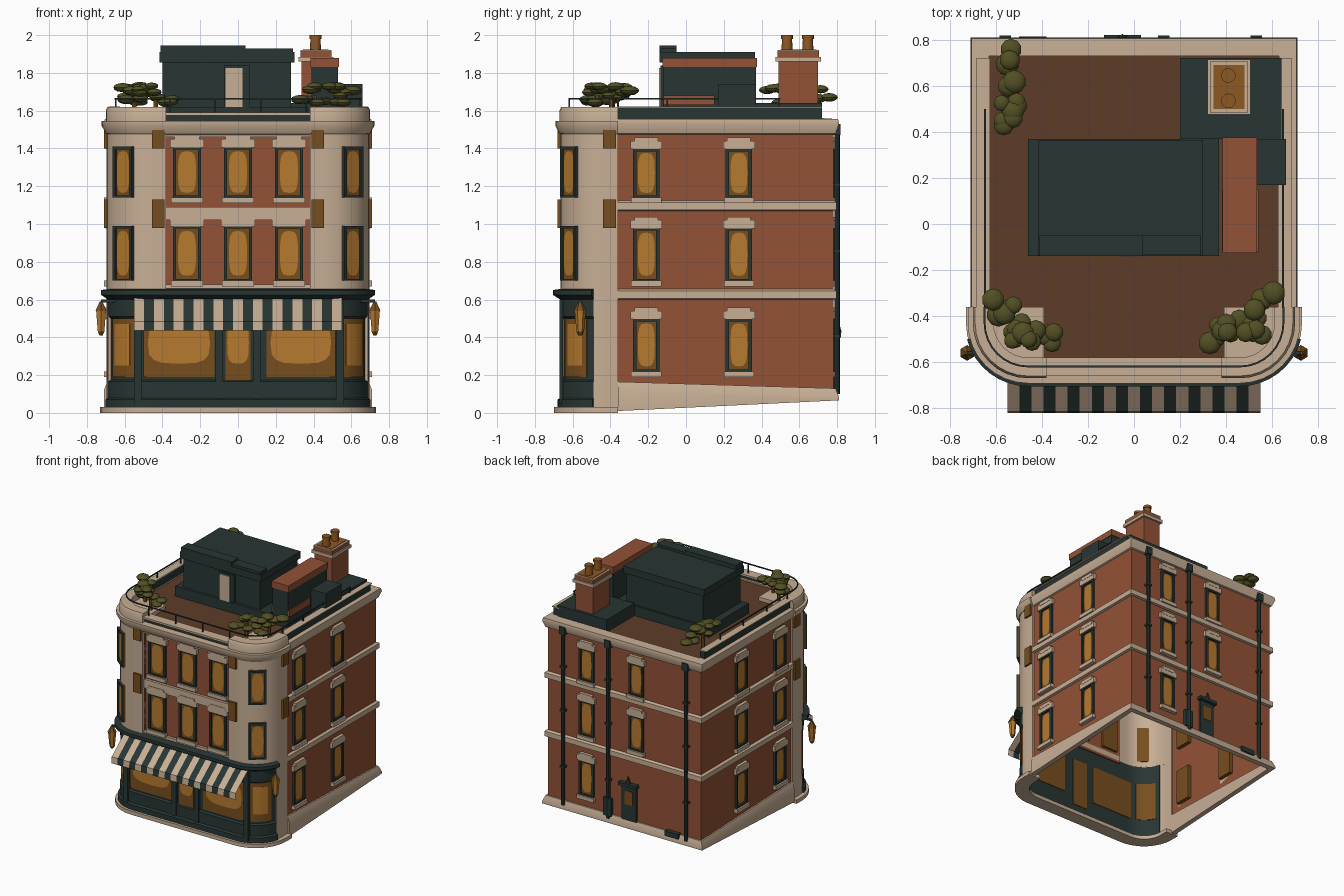
import bpy, bmesh, math, random
from mathutils import Matrix, Vector

if "Cube" in bpy.data.objects:
    bpy.data.objects.remove(bpy.data.objects["Cube"])

random.seed(4)
COL = {
    "brick_red": (0.29, 0.085, 0.037), "cream_stone": (0.57, 0.425, 0.30),
    "dark_green": (0.021, 0.037, 0.033), "amber_glass": (0.47, 0.195, 0.028),
    "dark_amber": (0.185, 0.077, 0.013), "roof_brown": (0.11, 0.045, 0.021),
    "olive_leaf": (0.085, 0.08, 0.017), "clay_pot": (0.27, 0.10, 0.016)}
MATS = {}
for n, c in COL.items():
    MATS[n] = bpy.data.materials.new(n)
    MATS[n].diffuse_color = (*c, 1)
BR, CR, GR, AM, DA, RF, OL, CP = COL


class Part:
    """Mesh collector with a local frame: local -y points out of the wall."""
    def __init__(self, name, x=0, y=0, angle=0):
        self.name, self.bm, self.mats = name, bmesh.new(), []
        self.M = Matrix.Translation((x, y, 0)) @ Matrix.Rotation(math.radians(angle), 4, 'Z')

    def paint(self, faces, mat):
        if mat not in self.mats:
            self.mats.append(mat)
        for f in faces:
            f.material_index = self.mats.index(mat)

    def paint_verts(self, verts, mat):
        self.paint({f for v in verts for f in v.link_faces}, mat)

    def box(self, x0, x1, y0, y1, z0, z1, mat):
        m = Matrix.Translation(((x0+x1)/2, (y0+y1)/2, (z0+z1)/2)) @ Matrix.Diagonal((abs(x1-x0), y1-y0, z1-z0, 1))
        self.paint_verts(bmesh.ops.create_cube(self.bm, size=1, matrix=self.M @ m)["verts"], mat)

    def cyl(self, x, y, z0, z1, r0, r1, mat, n=12):
        m = self.M @ Matrix.Translation((x, y, (z0+z1)/2))
        self.paint_verts(bmesh.ops.create_cone(self.bm, cap_ends=True, segments=n, radius1=r0,
                         radius2=r1, depth=z1-z0, matrix=m)["verts"], mat)

    def disc(self, x, y, z, rx, rz, mat):
        # rounded glow plate on a pane
        pts = []
        for i in range(16):
            c, s = math.cos(i*math.pi/8), math.sin(i*math.pi/8)
            p = Vector((x + rx*math.copysign(abs(c)**.6, c), y, z + rz*math.copysign(abs(s)**.6, s)))
            pts.append(self.bm.verts.new(self.M @ p))
        self.paint([self.bm.faces.new(pts)], mat)

    def sweep(self, path, profile, mat, closed_profile=True):
        # profile points are (outward offset, z)
        rings = [[self.bm.verts.new((x, y, z)) for x, y in path(o)] for o, z in profile]
        fs, k = [], len(rings)
        for i in range(k if closed_profile else k - 1):
            a, b = rings[i], rings[(i+1) % k]
            for j in range(len(a) - 1):
                fs.append(self.bm.faces.new((a[j], a[j+1], b[j+1], b[j])))
        if closed_profile:
            fs += [self.bm.faces.new([r[e] for r in rings]) for e in (0, -1)]
        self.paint(fs, mat)

    def done(self):
        bmesh.ops.recalc_face_normals(self.bm, faces=self.bm.faces)
        me = bpy.data.meshes.new(self.name)
        self.bm.to_mesh(me)
        self.bm.free()
        for m in self.mats:
            me.materials.append(MATS[m])
        ob = bpy.data.objects.new(self.name, me)
        bpy.context.collection.objects.link(ob)
        return ob


# plan paths
X, YB, YF, CX, CY, R = 0.68, 0.78, -0.65, 0.46, -0.43, 0.22

def arc(s, o, a0=0, a1=90, n=8):
    return [(s*(CX+(R+o)*math.cos(math.radians(a0+(a1-a0)*i/n))),
             CY-(R+o)*math.sin(math.radians(a0+(a1-a0)*i/n))) for i in range(n+1)]

def u_path(o): return [(-X-o, -.36), (-X-o, YB+o), (X+o, YB+o), (X+o, -.36)]
def shop_path(o): return arc(-1, o, 15) + arc(1, o, 15)[::-1]
def front_path(o): return [(-X-o, -.36)] + arc(-1, o) + arc(1, o)[::-1] + [(X+o, -.36)]
def corner(s): return lambda o: [(s*(X+o), -.36)] + arc(s, o) + [(s*.38, YF-o)]
def side_pier(s): return lambda o: [(s*(X+o), -.36)] + arc(s, o, 0, 15, 3)
def rect(o0, o1, z0, z1): return [(o0, z0), (o1, z0), (o1, z1), (o0, z1)]

# brick walls
p = Part("brick_walls")
p.sweep(u_path, [(0, .1), (0, 1.53)], BR, False)
p.box(-.38, .38, -.63, -.62, .62, 1.53, BR)
p.done()

# plinth, bottom edge rising toward the back
p = Part("plinth")
p.sweep(u_path, [(-.01, .01), (.03, .01), (.03, .12), (.012, .165), (-.01, .165)], CR)
for v in p.bm.verts:
    t = (v.co.y + .36) / 1.14
    v.co.z += t*.055 if v.co.z < .05 else -t*.035
p.sweep(front_path, rect(-.06, .05, 0, .03), CR)
p.done()

# string courses on back and sides
p = Part("string_courses")
for z in (.60, 1.07):
    p.sweep(u_path, [(0, z), (.018, z+.005), (.018, z+.045), (0, z+.055)], CR)
p.box(-.38, .38, -.65, -.62, 1.02, 1.09, CR)
p.box(-.38, .38, -.65, -.62, .64, .68, CR)
p.box(-.38, .38, -.65, -.62, 1.46, 1.53, CR)
p.done()

# rounded cream corners and their end brackets
for s, side in ((-1, "left"), (1, "right")):
    p = Part("corner_bay_" + side)
    p.sweep(corner(s), rect(-.01, .015, .64, 1.53), CR)
    p.sweep(side_pier(s), rect(-.01, .015, .02, .65), CR)
    p.sweep(corner(s), [(-.07, 1.53), (.02, 1.53), (.02, 1.60), (.01, 1.62), (-.07, 1.62)], CR)
    for z0, z1 in ((.98, 1.13), (1.40, 1.53)):
        p.box(s*.455, s*.39, YF-.03, YF-.01, z0, z1, DA)
        p.box(s*(X+.01), s*(X+.03), -.44, -.37, z0, z1, DA)
    p.box(s*.39, s*.62, -.58, -.36, 1.53, 1.57, CR)
    p.done()

# shopfront
p = Part("shopfront")
p.sweep(shop_path, rect(-.015, 0, .03, .65), GR)
p.sweep(shop_path, [(0, .03), (.03, .03), (.03, .07), (.015, .08), (.015, .165), (0, .175)], GR)
p.sweep(shop_path, [(0, .50), (.012, .51), (.015, .60), (.055, .625), (.055, .65), (-.01, .66)], GR)
for x in (-.53, -.10, .10, .54):
    p.box(x-.02, x+.02, YF-.02, YF, .05, .6, GR)
for x0, x1, z0 in ((-.50, -.125, .19), (-.065, .065, .11), (.15, .515, .19)):
    p.box(x0, x1, YF-.006, YF+.02, z0, .50, DA)
    p.disc((x0+x1)/2, YF-.008, .37, (x1-x0)*.44, .11, AM)
for s in (-1, 1):
    p.sweep(lambda o: arc(s, o, 25, 68), rect(-.02, .006, .19, .50), DA)
    p.sweep(lambda o: arc(s, o, 32, 60), rect(.005, .009, .25, .47), AM)
p.done()

# striped awning
p = Part("awning")
N, prof = 21, [(-.66, .61), (-.815, .485), (-.82, .435)]
for i in range(N):
    xs = (-.55 + 1.1*i/N, -.55 + 1.1*(i+1)/N)
    v = [[p.bm.verts.new((x, y, z)) for x in xs] for y, z in prof]
    p.paint([p.bm.faces.new((v[k][0], v[k][1], v[k+1][1], v[k+1][0])) for k in (0, 1)], GR if i % 2 else CR)
p.done()

# windows: frame bars, pane, glow, lintel, sill
def window(name, x, y, angle, z0, z1, w=.14, trim=True, fr=.018):
    p, h = Part(name, x, y, angle), w/2
    p.box(-h+.004, h-.004, -.005, .03, z0, z1, DA)
    p.disc(0, -.008, z0+(z1-z0)*.5, w*.32, (z1-z0)*.41, AM)
    for a, b in ((-h, -h+fr), (h-fr, h)):
        p.box(a, b, -.016, 0, z0, z1, GR)
    p.box(-h, h, -.016, 0, z1-.015, z1, GR)
    p.box(-h, h, -.016, 0, z0, z0+.01, GR)
    if trim:
        p.box(-h-.01, h+.01, -.03, 0, z0-.03, z0, CR)
        p.box(-h-.014, h+.014, -.022, 0, z1-.004, z1+.04, CR)
        p.box(-h+.008, h-.008, -.024, 0, z1+.03, z1+.058, CR)
    p.done()

ROWS = ((.22, .50), (.70, .98), (1.14, 1.40))
TH = math.radians(38)
for z0, z1 in ROWS:
    for s, side in ((-1, "left"), (1, "right")):
        for y in (-.21, .28):
            window("window_" + side, s*X, y, s*90, z0, z1)
        if z0 > .5:
            d = R + .014
            window("corner_window_" + side, s*(CX+d*math.sin(TH)), CY-d*math.cos(TH), s*38, z0, z1+.01, .13, False)
    for x in (.33, -.11):
        if not (z0 < .5 and x < 0):
            window("window_back", x, YB, 180, z0, z1, .13)
    if z0 > .5:
        for x in (-.27, 0, .27):
            window("window_front", x, -.63, 0, z0, z1+.01, .15)

# back door, hood, meter box and vent
p = Part("back_door", -.05, YB, 180)
p.box(-.065, .065, -.015, 0, .12, .40, GR)
p.box(-.035, .035, -.019, 0, .25, .36, DA)
p.box(-.08, .08, -.04, 0, .40, .425, GR)
p.cyl(0, -.025, .425, .48, .02, .004, GR, 6)
p.box(-.22, -.15, -.03, 0, .12, .26, GR)
p.box(.33, .45, -.035, 0, .10, .14, GR)
p.done()

# drainpipes with brackets and hoppers
p = Part("drainpipes")
for x in (-.56, .13, .53):
    p.cyl(x, YB+.02, .10, 1.52, .015, .015, GR, 8)
    p.box(x-.025, x+.025, YB, YB+.038, 1.47, 1.53, GR)
    for z in (.4, .85, 1.2):
        p.box(x-.02, x+.02, YB, YB+.036, z, z+.015, GR)
p.done()

# cornice, roof and parapets
p = Part("cornice")
p.sweep(front_path, [(0, 1.47), (.02, 1.48), (.042, 1.52), (.042, 1.545), (-.07, 1.55), (-.07, 1.53)], CR)
p.sweep(u_path, [(0, 1.475), (.012, 1.48), (.03, 1.53), (.025, 1.555), (-.05, 1.56), (-.05, 1.53)], CR)
p.done()
p = Part("roof_deck")
p.paint([p.bm.faces.new([p.bm.verts.new((x, y, 1.54)) for x, y in front_path(-.02) + u_path(-.02)[2:0:-1]])], RF)
p.done()
p = Part("parapet")
for s in (-1, 1):
    p.box(s*.63, s*.67, -.36, .72, 1.55, 1.615, GR)
    p.box(s*.625, s*.685, -.36, .72, 1.615, 1.622, CR)
p.box(-.38, .38, -.64, -.60, 1.545, 1.575, GR)
p.box(-.38, .38, -.66, -.58, 1.575, 1.59, CR)
p.done()

# thin roof railing
p = Part("roof_railing")
p.sweep(front_path, rect(-.035, -.027, 1.66, 1.668), GR)
for x in (-.36, -.12, .12, .36):
    p.box(x-.004, x+.004, -.622, -.614, 1.58, 1.665, GR)
for s in (-1, 1):
    p.box(s*.643, s*.651, -.36, .5, 1.66, 1.668, GR)
    for y in (-.36, -.1, .2, .49):
        p.box(s*.643, s*.651, y-.004, y+.004, 1.6, 1.668, GR)
p.done()

# rooftop room
p = Part("rooftop_room")
p.box(-.46, .37, -.14, .37, 1.54, 1.62, GR)
p.box(-.40, .28, -.12, .355, 1.60, 1.87, GR)
p.box(-.415, .30, -.14, .365, 1.855, 1.91, GR)
p.box(-.41, .04, -.14, -.05, 1.90, 1.945, GR)
p.box(.04, .29, -.135, -.05, 1.90, 1.93, GR)
p.box(-.075, .06, -.135, -.12, 1.62, 1.84, GR)
p.box(-.065, .025, -.142, -.13, 1.62, 1.825, CR)
p.done()

# brick-topped duct and service boxes
p = Part("roof_services")
p.box(.39, .53, -.12, .37, 1.54, 1.83, GR)
p.box(.385, .535, -.125, .375, 1.83, 1.88, BR)
p.box(.382, .54, -.12, .15, 1.63, 1.68, BR)
p.box(.53, .66, .17, .37, 1.54, 1.74, GR)
p.box(.20, .64, .37, .72, 1.54, 1.64, GR)
p.done()

# chimney
p = Part("chimney")
p.box(.335, .49, .49, .70, 1.55, 1.86, BR)
p.box(.32, .505, .475, .715, 1.86, 1.885, CR)
p.box(.33, .495, .485, .705, 1.885, 1.915, BR)
p.box(.33, .495, .485, .705, 1.915, 1.92, CR)
p.box(.345, .48, .50, .69, 1.92, 1.924, CP)
for y in (.535, .645):
    p.cyl(.41, y, 1.92, 1.985, .03, .026, CP)
    p.cyl(.41, y, 1.98, 2.0, .032, .032, CP)
p.done()

# wall lanterns
for s, side in ((-1, "left"), (1, "right")):
    p = Part("lantern_" + side, s*.725, -.56)
    p.cyl(0, 0, .43, .54, .02, .03, AM, 6)
    p.cyl(0, 0, .41, .43, .01, .02, DA, 6)
    p.cyl(0, 0, .54, .59, .034, .008, DA, 6)
    p.box(-s*.1, 0, -.006, .006, .585, .6, GR)
    p.done()

# planter shrubs: clusters of flattened leaf balls
for name, x0, y0, x1, y1, n in (("shrub_front_left", -.58, -.30, -.52, -.48, 10), ("shrub_front_left_b", -.52, -.49, -.35, -.48, 9),
                                ("shrub_front_right", .57, -.34, .54, -.45, 9), ("shrub_front_right_b", .48, -.46, .33, -.48, 9),
                                ("shrub_back_left", -.57, .72, -.53, .42, 15)):
    p = Part(name)
    for i in range(n):
        t = i / (n - 1)
        c = Vector((x0+(x1-x0)*t, y0+(y1-y0)*t, 0)) + Vector((random.uniform(-.045, .045), random.uniform(-.045, .045), random.uniform(1.64, 1.73)))
        r = random.uniform(.035, .052)
        m = Matrix.Translation(c) @ Matrix.Diagonal((r, r, r*.5, 1))
        p.paint_verts(bmesh.ops.create_icosphere(p.bm, subdivisions=2, radius=1, matrix=m)["verts"], OL)
    p.cyl((x0+x1)/2, (y0+y1)/2, 1.54, 1.68, .015, .012, DA, 6)
    p.done()

# smooth curved parts, keep edges sharp
for ob in bpy.context.scene.objects:
    ob.select_set(True)
bpy.context.view_layer.objects.active = ob
bpy.ops.object.shade_smooth_by_angle(angle=math.radians(32))

for m in bpy.data.materials:
    if m.users and not m.is_grease_pencil:
        m.use_nodes = True
        m.node_tree.nodes["Principled BSDF"].inputs["Base Color"].default_value = m.diffuse_color
